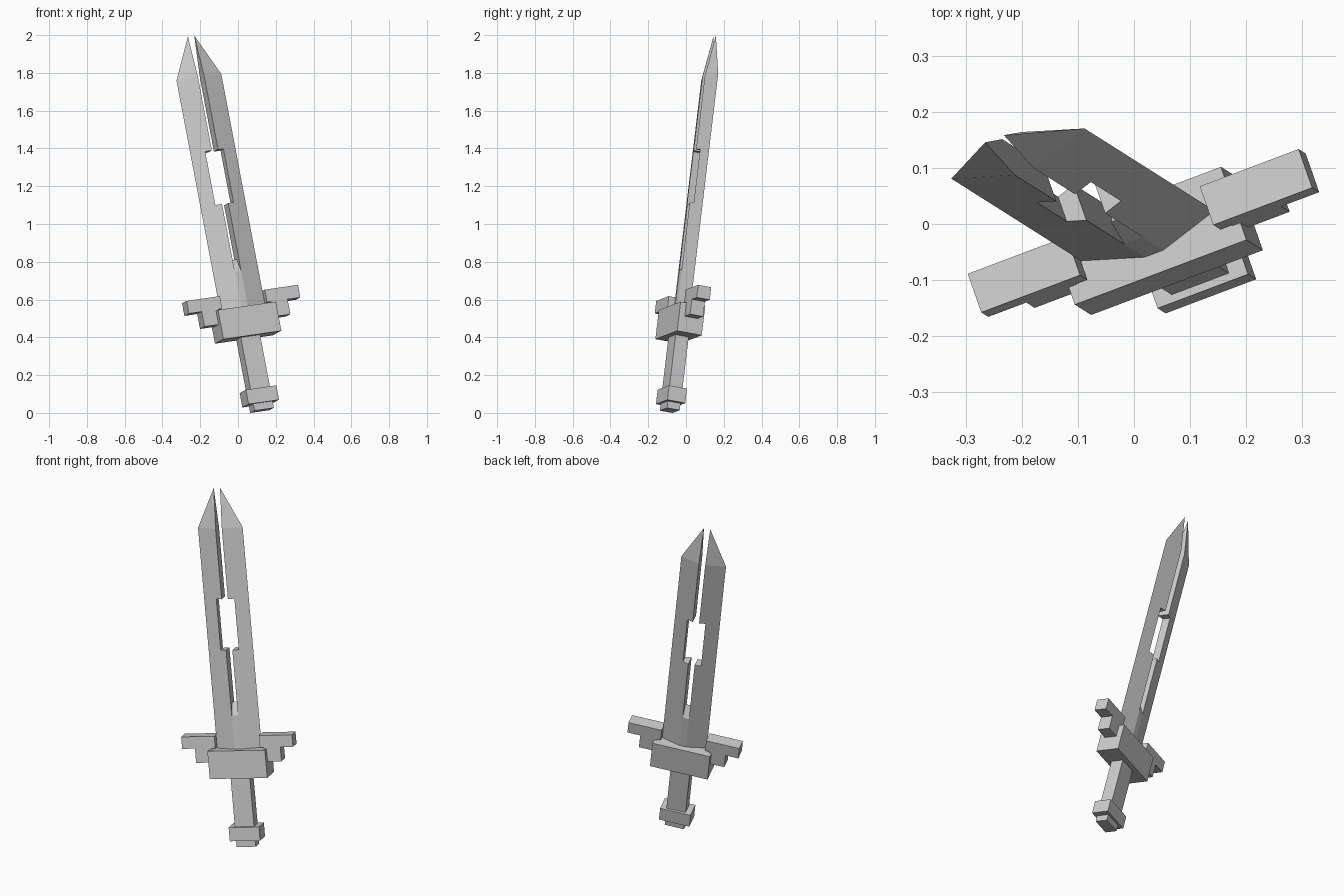
import bpy, bmesh
from mathutils import Matrix, Vector

cube = bpy.data.objects.get("Cube")
if cube:
    bpy.data.objects.remove(cube, do_unlink=True)

# Single metal colour
metal = bpy.data.materials.new("grey_metal")
metal.use_nodes = True
GREY = (0.6, 0.6, 0.6, 1)
metal.diffuse_color = GREY
metal.node_tree.nodes["Principled BSDF"].inputs["Base Color"].default_value = GREY

# Leaning frame: local z runs from pommel to tip, local x along the guard
axis = Vector((-0.185, 0.117, 0.976)).normalized()
across = Vector((0.928, 0.349, 0.13))
across = (across - axis * across.dot(axis)).normalized()
depth = axis.cross(across)
FRAME = Matrix((across, depth, axis)).transposed().to_4x4()
FRAME.translation = (0.126, -0.085, 0.02)


def finish(name, bm, mirror=False):
    bmesh.ops.recalc_face_normals(bm, faces=bm.faces)
    mesh = bpy.data.meshes.new(name)
    bm.to_mesh(mesh)
    bm.free()
    mesh.materials.append(metal)
    obj = bpy.data.objects.new(name, mesh)
    bpy.context.collection.objects.link(obj)
    obj.matrix_world = FRAME
    if mirror:
        obj.modifiers.new("Mirror", "MIRROR").use_mirror_merge = False
    return obj


def block(name, x0, x1, half_depth, z0, z1, mirror=False):
    bm = bmesh.new()
    size = Matrix.Diagonal((x1 - x0, 2 * half_depth, z1 - z0, 1))
    place = Matrix.Translation(((x0 + x1) / 2, 0, (z0 + z1) / 2))
    bmesh.ops.create_cube(bm, size=1, matrix=place @ size)
    return finish(name, bm, mirror)


# Handle and guard
block("pommel_cap", -0.055, 0.055, 0.036, -0.007, 0.03)
block("pommel", -0.087, 0.087, 0.051, 0.03, 0.108)
block("grip", -0.055, 0.055, 0.037, 0.1, 0.4)
block("guard", -0.165, 0.165, 0.07, 0.39, 0.548)
block("guard_wing_lower", 0.15, 0.245, 0.037, 0.475, 0.56, True)
block("guard_wing_upper", 0.128, 0.318, 0.037, 0.556, 0.624, True)

# Twin blade: wedge sections (height, inner edge) with a window in the slot
EDGE, RIDGE, SLOT, WINDOW = 0.128, 0.04, 0.018, 0.052
sections = [(0.54, SLOT), (1.11, SLOT), (1.11, WINDOW),
            (1.4, WINDOW), (1.4, SLOT), (1.8, SLOT)]
bm = bmesh.new()
rings = []
for z, inner in sections:
    thick = RIDGE * (EDGE - inner) / EDGE
    same = rings and abs(rings[-1][0] - z) < 1e-6
    outer = rings[-1][3] if same else bm.verts.new((EDGE, 0, z))
    rings.append((z, bm.verts.new((inner, -thick, z)),
                  bm.verts.new((inner, thick, z)), outer))
for (za, fa, ba, oa), (zb, fb, bb, ob) in zip(rings, rings[1:]):
    bm.faces.new((fa, fb, bb, ba))
    if oa is not ob:
        bm.faces.new((fa, oa, ob, fb))
        bm.faces.new((ba, bb, ob, oa))
bm.faces.new(rings[0][1:])
tip = bm.verts.new((SLOT, 0, 2.025))
top = rings[-1][1:]
for a, b in zip(top, top[1:] + top[:1]):
    bm.faces.new((a, b, tip))
finish("blade_halves", bm, True)

# Bridge joining the halves at the base, sloping into the slot
thick = RIDGE * (EDGE - SLOT) / EDGE
profile = [(-thick, 0.54), (thick, 0.54), (thick, 0.74), (0, 0.81), (-thick, 0.74)]
bm = bmesh.new()
face = bm.faces.new([bm.verts.new((-SLOT, y, z)) for y, z in profile])
out = bmesh.ops.extrude_face_region(bm, geom=[face], use_keep_orig=True)
moved = [v for v in out["geom"] if isinstance(v, bmesh.types.BMVert)]
bmesh.ops.translate(bm, verts=moved, vec=(2 * SLOT, 0, 0))
finish("blade_bridge", bm)
